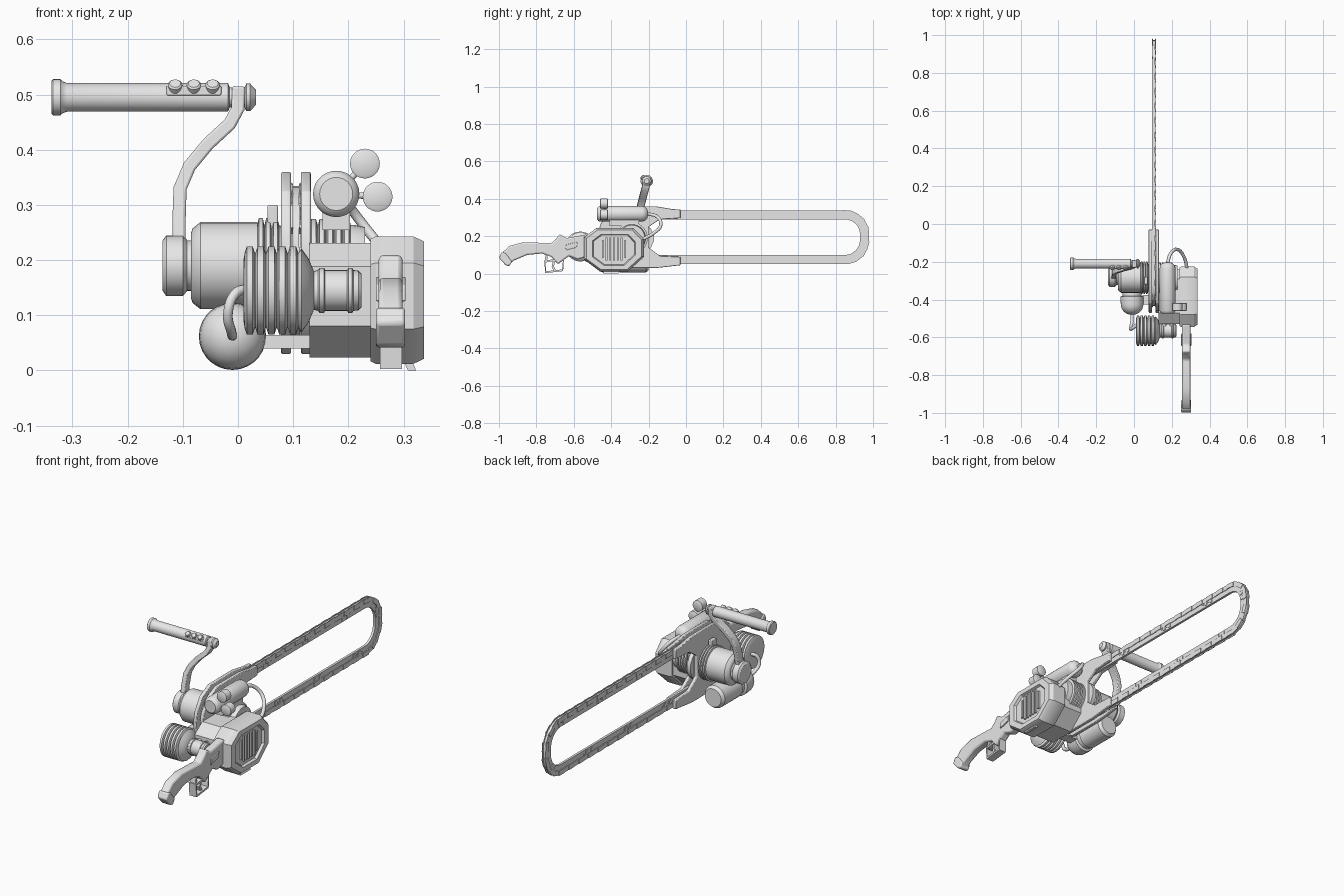
import bpy, bmesh, math
from mathutils import Vector, Matrix

old = bpy.data.objects.get("Cube")
if old:
    bpy.data.objects.remove(old, do_unlink=True)

GREY = (0.8, 0.8, 0.8, 1)
mat = bpy.data.materials.new("plain_grey")
mat.use_nodes = True
mat.diffuse_color = GREY
mat.node_tree.nodes["Principled BSDF"].inputs["Base Color"].default_value = GREY
X, Y, Z = Vector((1, 0, 0)), Vector((0, 1, 0)), Vector((0, 0, 1))


def finish(name, bm, bevel=0):
    bmesh.ops.recalc_face_normals(bm, faces=bm.faces)
    me = bpy.data.meshes.new(name)
    bm.to_mesh(me)
    bm.free()
    me.materials.append(mat)
    ob = bpy.data.objects.new(name, me)
    bpy.context.collection.objects.link(ob)
    if bevel:
        m = ob.modifiers.new("bevel", 'BEVEL')
        m.width, m.segments, m.limit_method = bevel, 2, 'ANGLE'
    bpy.ops.object.select_all(action='DESELECT')
    ob.select_set(True)
    bpy.context.view_layer.objects.active = ob
    bpy.ops.object.shade_smooth_by_angle(angle=math.radians(32))
    return ob


def skin(name, rings, closed=False, bevel=0):
    """Join equal-sized rings of points into one surface."""
    bm = bmesh.new()
    vs = [[bm.verts.new(p) for p in r] for r in rings]
    n = len(vs[0])
    for a, b in zip(vs, vs[1:] + (vs[:1] if closed else [])):
        for i in range(n):
            j = (i + 1) % n
            bm.faces.new((a[i], a[j], b[j], b[i]))
    if not closed:
        bm.faces.new(vs[0])
        bm.faces.new(vs[-1])
    return finish(name, bm, bevel)


def lathe(name, centre, axis, profile, segs=28):
    """profile: (distance along axis, radius)"""
    q = Z.rotation_difference(axis)
    ang = [2 * math.pi * i / segs for i in range(segs)]
    return skin(name, [[Vector(centre) + q @ Vector((r * math.cos(a), r * math.sin(a), t))
                        for a in ang] for t, r in profile])


def loft(name, outline, layers, bevel=0):
    """outline in (y, z); layers: (x, scale about the middle)"""
    cy = (max(p[0] for p in outline) + min(p[0] for p in outline)) / 2
    cz = (max(p[1] for p in outline) + min(p[1] for p in outline)) / 2
    return skin(name, [[Vector((x, cy + (y - cy) * s, cz + (z - cz) * s)) for y, z in outline]
                       for x, s in layers], bevel=bevel)


def box(name, centre, size, bevel=0):
    bm = bmesh.new()
    bmesh.ops.create_cube(bm, size=1, matrix=Matrix.Translation(centre) @ Matrix.Diagonal((*size, 1)))
    return finish(name, bm, bevel)


def ribbon(name, pts, thick, width, side, closed=False, bevel=0):
    """Sweep a flat rectangle along points, its width kept along side."""
    pts = [Vector(p) for p in pts]
    rings = []
    for i, p in enumerate(pts):
        a = pts[i - 1] if (i or closed) else p
        b = pts[(i + 1) % len(pts)] if (i < len(pts) - 1 or closed) else p
        n = (b - a).cross(side).normalized() * thick / 2
        w = side * width / 2
        rings.append([p + n + w, p + n - w, p - n - w, p - n + w])
    return skin(name, rings, closed, bevel)


def hose(name, pts, radius):
    cu = bpy.data.curves.new(name, 'CURVE')
    cu.dimensions = '3D'
    cu.bevel_depth, cu.bevel_resolution, cu.resolution_u = radius, 3, 8
    sp = cu.splines.new('BEZIER')
    sp.bezier_points.add(len(pts) - 1)
    for bp, p in zip(sp.bezier_points, pts):
        bp.co = p
        bp.handle_left_type = bp.handle_right_type = 'AUTO'
    cu.materials.append(mat)
    ob = bpy.data.objects.new(name, cu)
    bpy.context.collection.objects.link(ob)


def ribs(start, end, count, low, high):
    """Profile of rounded ribs between two positions."""
    step = (end - start) / count
    out = []
    for i in range(count):
        t = start + i * step
        out += [(t, low), (t + step * .2, high), (t + step * .75, high), (t + step * .95, low)]
    return out


# Guide bar: a long rounded loop
BX = 0.105


def loop(inset):
    y0, y1, z0, z1, r = -0.44 + inset, 0.98 - inset, 0.05 + inset, 0.34 - inset, 0.13 - inset
    out = []
    for k, (cy, cz) in enumerate([(y1 - r, z1 - r), (y0 + r, z1 - r), (y0 + r, z0 + r), (y1 - r, z0 + r)]):
        for i in range(9):
            a = math.pi / 2 * (k + i / 8)
            out.append(Vector((BX, cy + r * math.cos(a), cz + r * math.sin(a))))
    return out


outer, inner = loop(0.006), loop(0.05)
h = X * 0.006
skin("guide_bar", [[a - h, a + h, b + h, b - h] for a, b in zip(outer, inner)], closed=True)

# Chain: overlapping side links with paired cutters
path = loop(0.013)
segs = list(zip(path, path[1:] + path[:1]))
total = sum((b - a).length for a, b in segs)
COUNT = 80


def along(s):
    for a, b in segs:
        d = (b - a).length
        if s <= d:
            return a.lerp(b, s / d), (b - a).normalized()
        s -= d
    return segs[-1][1], (segs[-1][1] - segs[-1][0]).normalized()


bm = bmesh.new()
for i in range(COUNT):
    p, t = along(total * (i + .5) / COUNT)
    rot = Matrix((X, t, X.cross(t))).transposed().to_4x4()
    place = Matrix.Translation(p) @ rot
    off = 0.007 if i % 2 else 0.0095
    parts = [((s * off, 0, 0), (0.003, 0.046, 0.024)) for s in (-1, 1)]
    if i % 4 < 2:
        s = 1 if i % 8 < 4 else -1
        parts += [((s * .005, -.008, .019), (.008, .016, .022)), ((s * .004, .012, .015), (.006, .009, .012))]
    for c, size in parts:
        bmesh.ops.create_cube(bm, size=1, matrix=place @ Matrix.Translation(c) @ Matrix.Diagonal((*size, 1)))
finish("chain", bm)

# Guard plates on both sides of the chain
guard = [(-.03, .343), (-.07, .345), (-.16, .36), (-.35, .36), (-.42, .325), (-.46, .26), (-.47, .2),
         (-.45, .11), (-.41, .06), (-.35, .03), (-.16, .03), (-.03, .045), (-.03, .09), (-.14, .095),
         (-.2, .14), (-.2, .25), (-.14, .29), (-.03, .297)]
for side, x in (("right", .087), ("left", .123)):
    loft(side + "_guard_plate", guard, [(x - .009, 1), (x + .009, 1)], bevel=.003)
lathe("sprocket", (.095, -.25, .19), X, [(0, .08), (.02, .08)], 14)
box("guard_bracket", (.09, -.40, .052), (.09, .05, .025))
box("guard_lug", (.063, -.3, .275), (.019, .04, .05), .003)

# Side housing with recessed grille
shell = [(-.545, .075), (-.545, .195), (-.48, .243), (-.28, .243), (-.225, .185), (-.225, .09),
         (-.31, .012), (-.46, .012)]
loft("housing", shell, [(.24, .96), (.25, 1), (.318, 1), (.337, .92), (.337, .72), (.325, .68)])
loft("inner_housing", shell, [(.13, .9), (.245, .9)])
for i in range(7):
    y = -.445 + i * .02
    tall = .125 if 1 <= i <= 5 else .095
    box("grille_slat_%d" % (i + 1), (.328, y, .132), (.012, .01, tall))
skin("foot", [[Vector((x + d, y, z)) for x, y in ((.295, -.44), (.31, -.44), (.31, -.36), (.295, -.36))]
              for d, z in ((0, .03), (.013, 0))])
lathe("finned_cylinder", (.13, -.29, .19), X, ribs(0, .075, 5, .074, .085) + [(.08, .074), (.1, .07)])

# Tank with two caps
lathe("tank", (.178, 0, .32), Y, [(-.475, .03), (-.47, .037), (-.46, .042), (-.235, .042), (-.22, .038),
                                  (-.208, .027), (-.203, .01)])
box("tank_saddle", (.178, -.33, .275), (.05, .16, .04))
for n, (x, z) in (("upper", (.23, .375)), ("lower", (.253, .315))):
    lathe(n + "_tank_cap", (x, 0, z), Y, [(-.46, .022), (-.457, .027), (-.42, .027), (-.417, .022)])
    hose(n + "_cap_stem", [(.178, -.435, .32), (x, -.435, z)], .006)
hose("tank_hose", [(.178, -.205, .32), (.195, -.155, .305), (.23, -.135, .26), (.265, -.175, .215),
                   (.28, -.23, .185)], .009)

# Motor drum on the right
lathe("motor_drum", (0, -.285, .19), X, [(-.085, .06), (-.082, .068), (-.068, .079), (.035, .079)]
      + ribs(.035, .075, 3, .074, .086) + [(.08, .07)])
lathe("drum_cap", (0, -.278, .19), X, [(-.137, .045), (-.13, .055), (-.1, .055), (-.092, .046), (-.08, .046)])

# Grip arm, grip bar and buttons
ribbon("grip_arm", [(-.107, -.275, .2), (-.107, -.265, .27), (-.105, -.25, .33), (-.088, -.24, .37),
                    (-.055, -.23, .41), (-.015, -.22, .447), (0, -.212, .475), (.001, -.21, .515)],
       .024, .04, Y, bevel=.004)
lathe("grip_bar", (0, -.21, .495), X, [(-.338, .03), (-.335, .033), (-.322, .033), (-.318, .029), (-.31, .026),
                                       (-.018, .026), (-.015, .018), (.012, .018), (.015, .025), (.022, .025),
                                       (.033, .013)])
box("button_plate", (-.08, -.226, .507), (.1, .022, .018), .003)
for i in range(3):
    lathe("button_%d" % (i + 1), (-.114 + .034 * i, -.226, .509), Vector((0, -.7, .7)),
          [(0, .013), (.013, .013), (.016, .01)], 16)

# Round flask below the drum
dome = [(-.425 - .056 * math.sin(a), .059 * math.cos(a) + .001) for a in [math.pi / 2 * i / 6 for i in range(6, -1, -1)]]
lathe("flask", (-.01, 0, .062), Y, dome + [(-.4, .061), (-.385, .061), (-.38, .05), (-.36, .05), (-.355, .056),
                                           (-.215, .056), (-.2, .045)])

# Bellows and its pipe
lathe("bellows", (0, -.565, .145), X, [(.01, .055)] + ribs(.012, .11, 5, .068, .08)
      + [(.115, .076), (.128, .058), (.138, .034)])
lathe("intake_pipe", (0, -.565, .145), X, [(.13, .033), (.145, .037), (.148, .041), (.156, .041), (.158, .037),
                                           (.198, .037), (.2, .041), (.207, .041), (.209, .037), (.218, .036),
                                           (.224, .03)])
for n, x in (("right", .16), ("left", .2)):
    hose(n + "_pipe_link", [(x, -.56, .165), (x, -.48, .165)], .011)
hose("flask_hose", [(.02, -.53, .15), (-.006, -.55, .138), (-.018, -.555, .105), (-.012, -.525, .07),
                    (-.01, -.47, .062)], .009)

# Rear handle, trigger frame and butt
handle = [(-.985, .11), (-.945, .148), (-.87, .168), (-.72, .163), (-.695, .185), (-.675, .212), (-.64, .19),
          (-.53, .21), (-.53, .09), (-.58, .075), (-.625, .095), (-.685, .05), (-.72, .09), (-.77, .108),
          (-.85, .1), (-.92, .07), (-.95, .04)]
loft("rear_handle", handle, [(.255, 1), (.298, 1)], bevel=.008)
butt = [(-1, .085), (-.985, .115), (-.965, .11), (-.93, .065), (-.945, .04), (-.965, .045)]
loft("handle_butt", butt, [(.25, 1), (.303, 1)], bevel=.006)
plate = [(-.645, .125), (-.64, .155), (-.58, .17), (-.585, .14)]
loft("handle_plate", plate, [(.25, 1), (.304, 1)], bevel=.002)
ribbon("trigger_frame", [(.277, -.755, .066), (.277, -.655, .078), (.277, -.66, .018), (.277, -.75, .008)],
       .011, .04, X, closed=True)
ribbon("trigger", [(.277, -.705, .07), (.277, -.712, .04), (.277, -.7, .012)], .012, .024, X)
ribbon("trigger_hanger", [(.277, -.745, .1), (.277, -.75, .06)], .012, .03, X)
